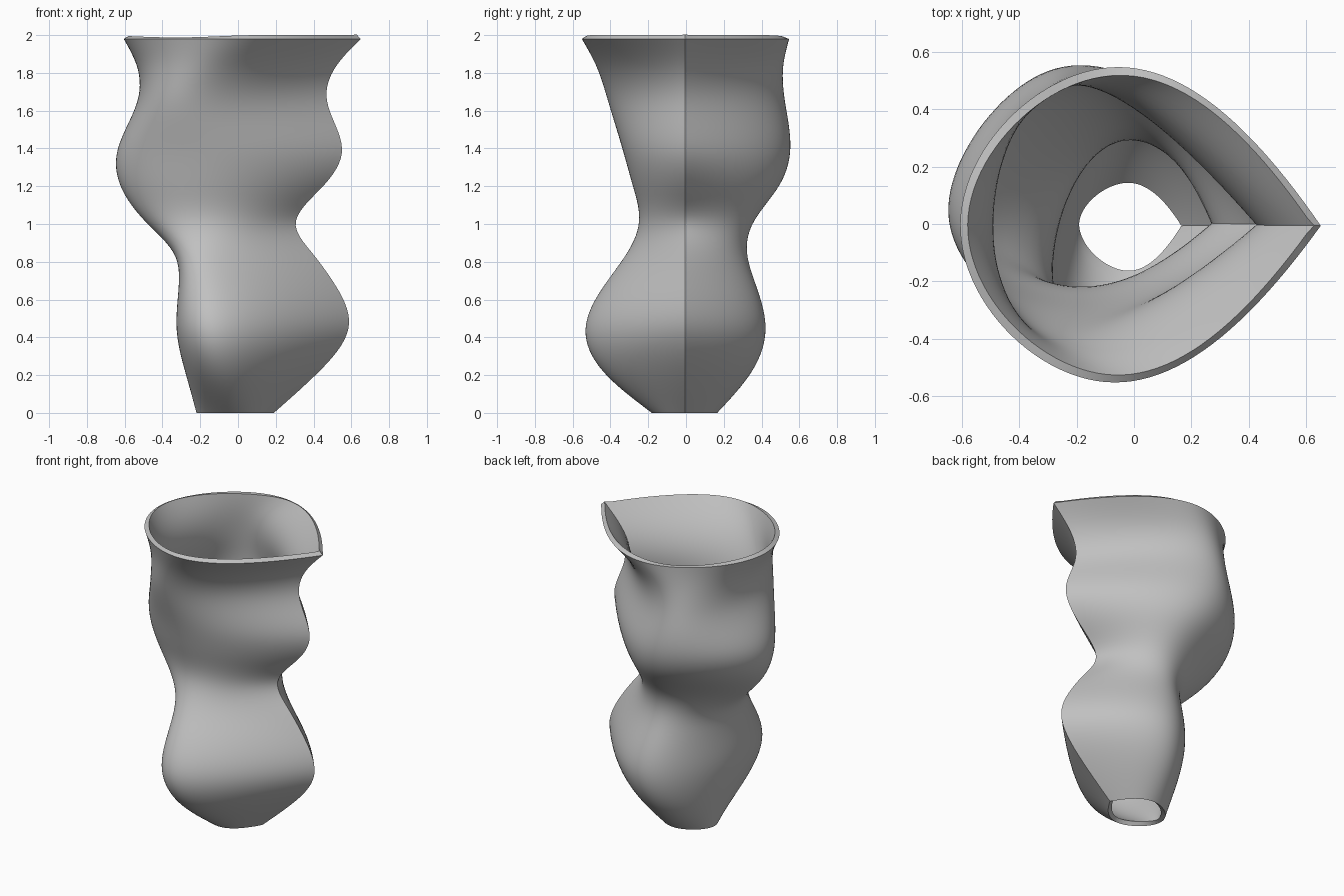
import bpy
import bmesh
import math
from mathutils import Vector

cube = bpy.data.objects.get("Cube")
if cube:
    bpy.data.objects.remove(cube, do_unlink=True)

HEIGHT_STEPS = 72
AROUND_STEPS = 24      # per quarter
WALL = 0.03
SEAM_Y = -0.006

# Each section: height, seam x, back point, right-hand point, front point
SECTIONS = [
    (0.00, .19, (-.03, .165), (-.22, 0), (-.03, -.18)),
    (0.20, .41, (0, .335), (-.27, -.02), (-.10, -.42)),
    (0.45, .585, (.03, .42), (-.31, -.03), (-.15, -.53)),
    (0.70, .50, (-.01, .36), (-.30, -.04), (-.16, -.415)),
    (0.85, .39, (-.04, .32), (-.335, -.04), (-.17, -.31)),
    (1.00, .305, (-.07, .35), (-.475, -.01), (-.18, -.25)),
    (1.20, .45, (-.14, .49), (-.62, .05), (-.21, -.28)),
    (1.38, .55, (-.20, .55), (-.64, .06), (-.23, -.33)),
    (1.66, .47, (-.25, .52), (-.53, 0), (-.26, -.415)),
    (1.85, .53, (-.19, .515), (-.54, 0), (-.19, -.48)),
    (1.98, .65, (-.085, .545), (-.605, 0), (-.10, -.55)),
]


def cubic_spline(knots, values, end=0):
    """Return a cubic spline; end is the share of bending kept at its ends."""
    n = len(knots)
    gap = [knots[i + 1] - knots[i] for i in range(n - 1)]
    zero = values[0] * 0
    bend, ratio, rest = [zero] * n, [0] * n, [zero] * n
    for i in range(1, n - 1):
        pull = 6 * ((values[i + 1] - values[i]) / gap[i]
                    - (values[i] - values[i - 1]) / gap[i - 1])
        pivot = 2 * (gap[i - 1] + gap[i]) - gap[i - 1] * ratio[i - 1]
        if i in (1, n - 2):
            pivot += end * gap[i]
        ratio[i] = gap[i] / pivot
        rest[i] = (pull - gap[i - 1] * rest[i - 1]) / pivot
    ratio[n - 2] = 0
    for i in range(n - 2, 0, -1):
        bend[i] = rest[i] - ratio[i] * bend[i + 1]
    bend[0], bend[-1] = bend[1] * end, bend[-2] * end

    def sample(t):
        i = 0
        while i < n - 2 and t > knots[i + 1]:
            i += 1
        h = gap[i]
        b = (t - knots[i]) / h
        a = 1 - b
        return (a * values[i] + b * values[i + 1]
                + ((a ** 3 - a) * bend[i] + (b ** 3 - b) * bend[i + 1]) * h * h / 6)
    return sample


# Rails run up the vase through the matching points of every section
heights = [s[0] for s in SECTIONS]
seam = cubic_spline(heights, [Vector((s[1], SEAM_Y)) for s in SECTIONS])
back, side, front = (cubic_spline(heights, [Vector(s[k]) for s in SECTIONS])
                     for k in (2, 3, 4))

# Loft the teardrop sections, closed at the sharp seam
bm = bmesh.new()
rings = []
around = 4 * AROUND_STEPS
for j in range(HEIGHT_STEPS + 1):
    z = heights[-1] * j / HEIGHT_STEPS
    tip = seam(z)
    outline = cubic_spline(range(5), [tip, back(z), side(z), front(z), tip], end=0.5)
    ring = [outline(i / AROUND_STEPS) for i in range(around)]
    rings.append([bm.verts.new((p.x, p.y, z)) for p in ring])
for low, high in zip(rings, rings[1:]):
    for i in range(around):
        k = (i + 1) % around
        bm.faces.new((low[i], low[k], high[k], high[i]))
mesh = bpy.data.meshes.new("vase")
bm.to_mesh(mesh)
bm.free()
vase = bpy.data.objects.new("vase", mesh)
bpy.context.collection.objects.link(vase)

# Wall thickness, grown inward
solid = vase.modifiers.new("wall", 'SOLIDIFY')
solid.thickness = WALL
solid.offset = -1
solid.use_even_offset = True

grey = bpy.data.materials.new("plain_grey")
grey.use_nodes = True
colour = (0.53, 0.53, 0.53, 1)
grey.diffuse_color = colour
grey.node_tree.nodes["Principled BSDF"].inputs["Base Color"].default_value = colour
mesh.materials.append(grey)

bpy.ops.object.select_all(action='DESELECT')
vase.select_set(True)
bpy.context.view_layer.objects.active = vase
bpy.ops.object.modifier_apply(modifier="wall")
bpy.ops.object.shade_smooth_by_angle(angle=math.radians(35))
